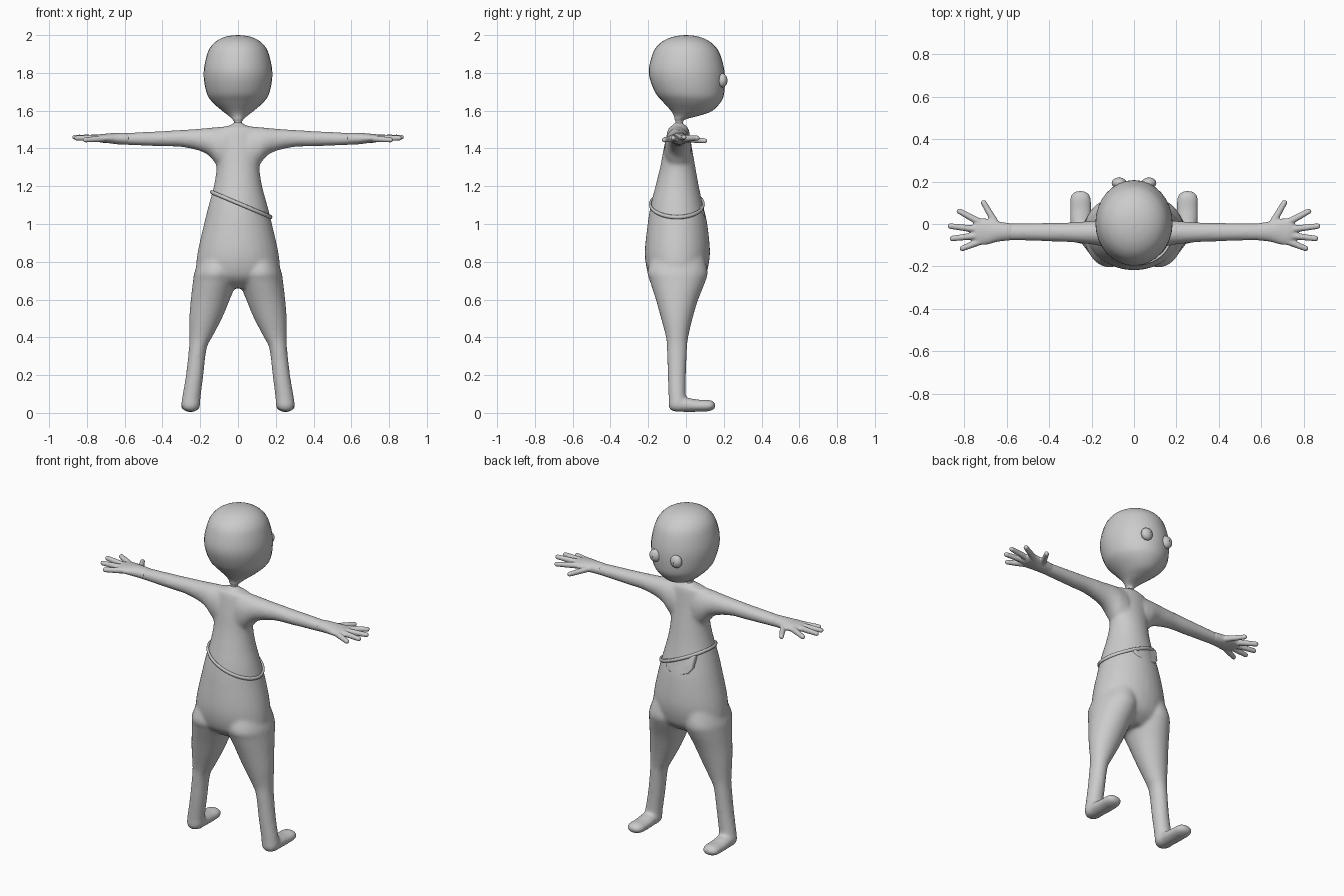
import bpy, bmesh, math
from mathutils import Vector

if "Cube" in bpy.data.objects:
    bpy.data.objects.remove(bpy.data.objects["Cube"])

grey = bpy.data.materials.new("plain_grey")
grey.diffuse_color = (0.6, 0.6, 0.6, 1)
grey.use_nodes = True
grey.node_tree.nodes["Principled BSDF"].inputs["Base Color"].default_value = grey.diffuse_color


def finish(bm, name, voxel=0, smooth=0):
    """Turn a bmesh into a smooth shaded object, optionally fused by remeshing."""
    bmesh.ops.recalc_face_normals(bm, faces=bm.faces[:])
    for f in bm.faces:
        f.smooth = True
    me = bpy.data.meshes.new(name)
    bm.to_mesh(me)
    bm.free()
    me.materials.append(grey)
    ob = bpy.data.objects.new(name, me)
    bpy.context.collection.objects.link(ob)
    if voxel:
        m = ob.modifiers.new("fuse", 'REMESH')
        m.mode, m.voxel_size, m.use_smooth_shade = 'VOXEL', voxel, True
        m = ob.modifiers.new("blend", 'SMOOTH')
        m.factor, m.iterations = 0.5, smooth
    return ob


def catmull(p0, p1, p2, p3, t):
    return [0.5 * (2 * b + (c - a) * t + (2 * a - 5 * b + 4 * c - d) * t * t
                   + (3 * b - a - 3 * c + d) * t ** 3)
            for a, b, c, d in zip(p0, p1, p2, p3)]


def loft(bm, axis, rows, sx=1, steps=4, n=32):
    """Oval rings along an axis; row = position, low/high of the two other axes."""
    order = {'z': (2, 0, 1), 'x': (0, 1, 2), 'y': (1, 0, 2)}[axis]
    rings = []
    for i in range(len(rows) - 1):
        p = [rows[max(i - 1, 0)], rows[i], rows[i + 1], rows[min(i + 2, len(rows) - 1)]]
        rings += [catmull(*p, k / steps) for k in range(steps)]
    rings.append(rows[-1])
    loops = []
    for pos, a0, a1, b0, b1 in rings:
        ring = []
        for k in range(n):
            t = 2 * math.pi * k / n
            co = [0, 0, 0]
            co[order[0]] = pos
            co[order[1]] = (a0 + a1) / 2 + (a1 - a0) / 2 * math.cos(t)
            co[order[2]] = (b0 + b1) / 2 + (b1 - b0) / 2 * math.sin(t)
            ring.append(bm.verts.new((co[0] * sx, co[1], co[2])))
        loops.append(ring)
    for a, b in zip(loops, loops[1:]):
        for k in range(n):
            bm.faces.new((a[k], a[(k + 1) % n], b[(k + 1) % n], b[k]))
    bm.faces.new(loops[0])
    bm.faces.new(loops[-1])


def ball(bm, center, radii, seg=24):
    vs = bmesh.ops.create_uvsphere(bm, u_segments=seg, v_segments=seg // 2, radius=1)["verts"]
    bmesh.ops.scale(bm, vec=radii, verts=vs)
    bmesh.ops.translate(bm, vec=center, verts=vs)


# head with a thin neck
bm = bmesh.new()
loft(bm, 'z', [
    (1.50, -.035, .035, -.07, 0), (1.535, -.02, .02, -.055, -.015), (1.555, -.03, .03, -.06, .0),
    (1.575, -.052, .052, -.065, .075), (1.60, -.085, .085, -.08, .14), (1.65, -.14, .14, -.125, .187),
    (1.70, -.168, .168, -.165, .203), (1.80, -.182, .182, -.197, .205), (1.90, -.163, .163, -.177, .18),
    (1.95, -.135, .135, -.145, .145), (1.98, -.095, .095, -.1, .1), (1.995, -.05, .05, -.05, .052),
    (2.0, -.003, .003, -.003, .003)])
finish(bm, "head")

# eyes with slit pupils
for s, side in ((-1, "left"), (1, "right")):
    bm = bmesh.new()
    ball(bm, (s * .07, .193, 1.76), (.035, .026, .037))
    finish(bm, side + "_eye")
    bm = bmesh.new()
    ball(bm, (s * .07, .207, 1.76), (.006, .014, .02), 12)
    finish(bm, side + "_pupil")

# torso, arms, legs and feet fused into one skin
torso = [
    (1.54, -.018, .018, -.055, -.02), (1.52, -.05, .05, -.075, .0), (1.50, -.11, .11, -.095, .015),
    (1.40, -.125, .125, -.118, .032), (1.30, -.114, .114, -.137, .05), (1.20, -.128, .128, -.162, .068),
    (1.10, -.155, .155, -.187, .09), (1.00, -.18, .18, -.203, .113), (.85, -.214, .214, -.218, .127),
    (.75, -.222, .222, -.205, .112), (.70, -.2, .2, -.175, .085), (.66, -.12, .12, -.12, .03)]
leg = [
    (.85, .01, .19, -.17, .09), (.75, .0, .229, -.205, .115), (.70, .005, .238, -.192, .105),
    (.60, .043, .25, -.16, .065), (.50, .085, .258, -.132, .035), (.40, .137, .258, -.106, .012),
    (.34, .166, .26, -.101, .006), (.20, .183, .276, -.097, .0), (.08, .198, .296, -.092, .0),
    (.035, .2, .3, -.092, .01), (.01, .22, .285, -.075, .0)]
foot = [
    (-.09, .235, .265, .03, .06), (-.075, .212, .29, .01, .075), (0, .203, .3, .004, .08),
    (.07, .2, .302, .006, .07), (.12, .202, .302, .008, .07), (.147, .215, .29, .018, .06),
    (.157, .24, .265, .034, .046)]
arm = [
    (.06, -.115, .03, 1.26, 1.517), (.115, -.112, .028, 1.315, 1.513), (.15, -.106, .022, 1.358, 1.51),
    (.2, -.096, .015, 1.386, 1.505), (.3, -.086, .008, 1.408, 1.498), (.4, -.082, .006, 1.411, 1.492),
    (.6, -.077, .003, 1.419, 1.482), (.64, -.08, .006, 1.424, 1.48)]
bm = bmesh.new()
loft(bm, 'z', torso)
for s in (-1, 1):
    loft(bm, 'z', leg, s)
    loft(bm, 'y', foot, s)
    loft(bm, 'x', arm, s)
finish(bm, "body", .009, 12)

# hands: palm plus five tapered fingers (base x, y, z, tip x, y, z)
fingers = [(.65, .0, 1.45, .708, .1, 1.44), (.73, .01, 1.453, .822, .06, 1.455),
           (.74, -.025, 1.456, .865, -.01, 1.46), (.74, -.055, 1.455, .855, -.068, 1.455),
           (.72, -.08, 1.452, .808, -.115, 1.445)]
for s, side in ((-1, "left"), (1, "right")):
    bm = bmesh.new()
    loft(bm, 'x', [(.58, -.077, .003, 1.42, 1.483), (.64, -.083, .012, 1.422, 1.483),
                   (.70, -.098, .026, 1.43, 1.478), (.74, -.092, .022, 1.434, 1.474),
                   (.76, -.06, -.005, 1.445, 1.465)], s)
    for f in fingers:
        a, b = Vector(f[:3]), Vector(f[3:])
        for k in range(17):
            p = a.lerp(b, k / 16)
            r = .018 - .004 * k / 16
            ball(bm, (p.x * s, p.y, p.z), (r, r, r), 12)
    finish(bm, side + "_hand", .005, 4)


# slanted belt following the torso
def section(z):
    for hi, lo in zip(torso, torso[1:]):
        if lo[0] <= z <= hi[0]:
            t = (z - lo[0]) / (hi[0] - lo[0])
            return [l + (h - l) * t for l, h in zip(lo, hi)]


path = []
for k in range(48):
    t, x = 2 * math.pi * k / 48, 0
    for _ in range(8):
        z = 1.11 - .42 * x
        _, x0, x1, y0, y1 = section(z)
        x = (x1 + .004) * math.cos(t)
    path.append(Vector((x, (y0 + y1) / 2 + ((y1 - y0) / 2 + .004) * math.sin(t), z)))
bm = bmesh.new()
rings = []
for p in path:
    out = Vector((p.x, p.y + .05, 0)).normalized()
    rings.append([bm.verts.new(p + out * .007 * math.cos(a) + Vector((0, 0, .011 * math.sin(a))))
                  for a in (math.pi * j / 4 for j in range(8))])
for i in range(48):
    a, b = rings[i], rings[(i + 1) % 48]
    for j in range(8):
        bm.faces.new((a[j], a[(j + 1) % 8], b[(j + 1) % 8], b[j]))
finish(bm, "belt")

# pouch: rounded flap hanging from the belt
bm = bmesh.new()
outline = [(-.105, 1.15), (-.1, 1.075), (-.08, 1.045), (-.04, 1.032), (.01, 1.028),
           (.05, 1.035), (.07, 1.055), (.08, 1.09)]
front = []
for x, z in outline:
    y = .095 - 1.6 * x * x + (1.1 - z) * .2
    front.append(bm.verts.new((x, y, z)))
face = bm.faces.new(front)
geo = bmesh.ops.extrude_face_region(bm, geom=[face])["geom"]
bmesh.ops.translate(bm, vec=(0, -.035, 0), verts=[g for g in geo if isinstance(g, bmesh.types.BMVert)])
bmesh.ops.recalc_face_normals(bm, faces=bm.faces[:])
pouch = finish(bm, "pouch")
m = pouch.modifiers.new("round", 'BEVEL')
m.width, m.segments = .008, 3
